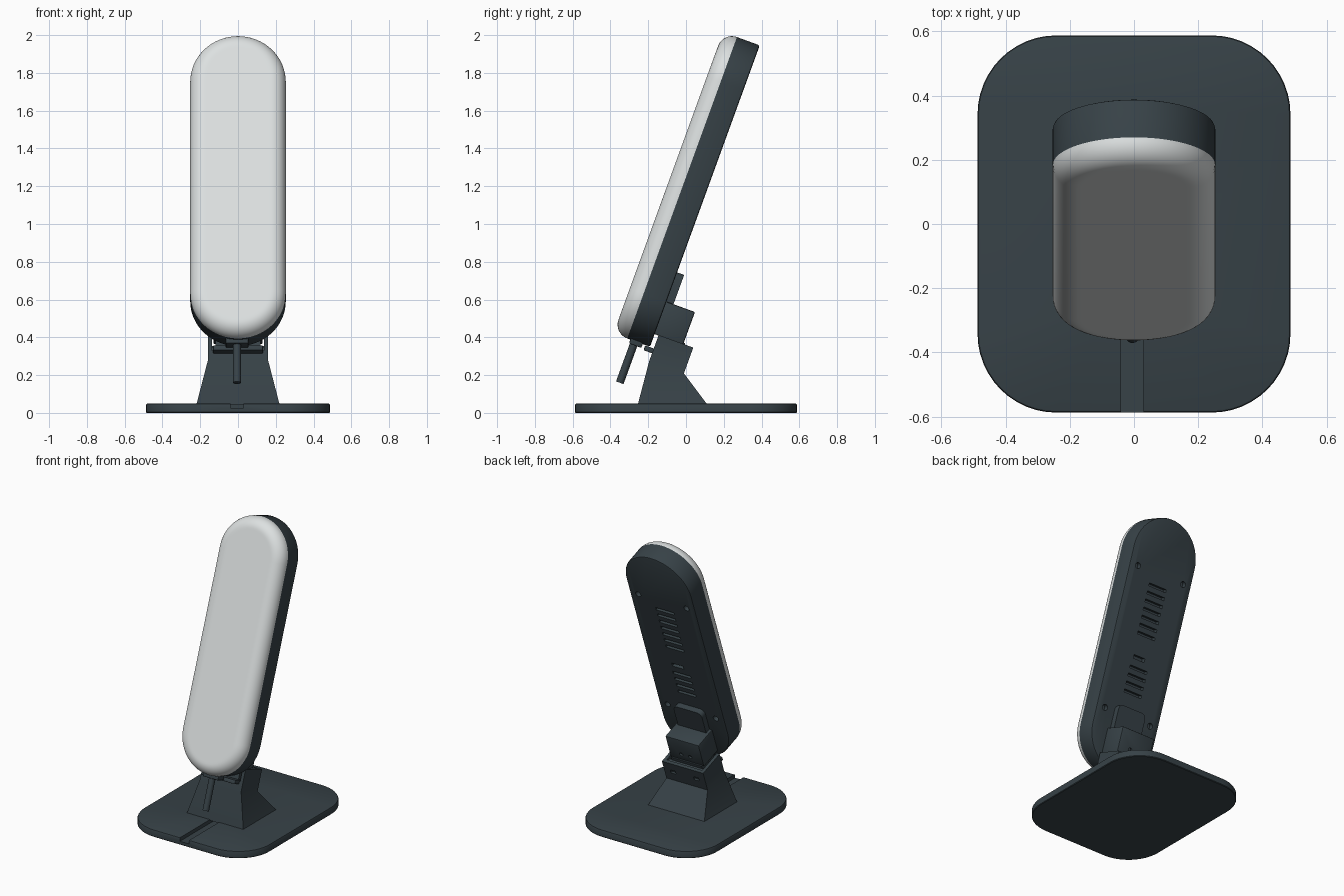
import bpy, bmesh, math
from mathutils import Matrix, Vector

if "Cube" in bpy.data.objects:
    bpy.data.objects.remove(bpy.data.objects["Cube"])

def material(name, rgb):
    m = bpy.data.materials.new(name)
    m.diffuse_color = (*rgb, 1)
    m.use_nodes = True
    m.node_tree.nodes["Principled BSDF"].inputs["Base Color"].default_value = m.diffuse_color
    return m

SLATE = material("dark slate", (0.038, 0.054, 0.063))
WHITE = material("soft white", (0.72, 0.75, 0.75))

# Leaning frame: local y points out of the panel's back, local z runs up the panel
TILT = Matrix.Rotation(math.radians(-20), 4, 'X')
FLAT = Matrix.Identity(4)

def finish(name, bm, mat, frame=FLAT):
    bm.transform(frame)
    bmesh.ops.recalc_face_normals(bm, faces=bm.faces)
    me = bpy.data.meshes.new(name)
    bm.to_mesh(me)
    bm.free()
    me.materials.append(mat)
    ob = bpy.data.objects.new(name, me)
    bpy.context.collection.objects.link(ob)
    return ob

def loft(name, rings, mat=SLATE, frame=FLAT):
    """Skin a list of equal-length point rings and cap both ends."""
    bm = bmesh.new()
    loops = [[bm.verts.new(p) for p in r] for r in rings]
    n = len(loops[0])
    for a, b in zip(loops, loops[1:]):
        for i in range(n):
            bm.faces.new((a[i], a[(i + 1) % n], b[(i + 1) % n], b[i]))
    bm.faces.new(loops[0])
    bm.faces.new(loops[-1])
    return finish(name, bm, mat, frame)

def add_box(bm, x, y, z):
    c = [(a + b) / 2 for a, b in (x, y, z)]
    s = [b - a for a, b in (x, y, z)]
    m = Matrix.Translation(c) @ Matrix.Diagonal((*s, 1))
    bmesh.ops.create_cube(bm, size=1, matrix=m)

def add_rod(bm, p, q, r, seg=24):
    p, q = Vector(p), Vector(q)
    rot = (q - p).to_track_quat('Z', 'Y').to_matrix().to_4x4()
    bmesh.ops.create_cone(bm, cap_ends=True, segments=seg, radius1=r, radius2=r,
                          depth=(q - p).length, matrix=Matrix.Translation((p + q) / 2) @ rot)

def box(name, x, y, z, bevel=0.0, frame=TILT):
    bm = bmesh.new()
    add_box(bm, x, y, z)
    if bevel:
        bmesh.ops.bevel(bm, geom=bm.edges[:], offset=bevel, segments=2, affect='EDGES', profile=0.5)
    return finish(name, bm, SLATE, frame)

def rod(name, p, q, r):
    bm = bmesh.new()
    add_rod(bm, p, q, r)
    return finish(name, bm, SLATE, TILT)

def cut(target, bm, frame=TILT):
    cutter = finish("cutter", bm, SLATE, frame)
    cutter.hide_render = True
    mod = target.modifiers.new("cut", 'BOOLEAN')
    mod.operation, mod.solver, mod.object = 'DIFFERENCE', 'EXACT', cutter
    bpy.context.view_layer.objects.active = target
    bpy.ops.object.modifier_apply(modifier=mod.name)
    bpy.data.objects.remove(cutter)

def rounded(hx, hy, r, seg=12):
    """Rounded rectangle outline as 2D points."""
    pts = []
    for k, (sx, sy) in enumerate(((1, 1), (-1, 1), (-1, -1), (1, -1))):
        for i in range(seg + 1):
            a = math.pi / 2 * (k + i / seg)
            pts.append((sx * (hx - r) + r * math.cos(a), sy * (hy - r) + r * math.sin(a)))
    return pts

# Base slab with softened rim and a cable groove at the front
def base_ring(inset, z):
    return [(x, y, z) for x, y in rounded(0.487 - inset, 0.587 - inset, 0.245 - inset)]

base = loft("base", [base_ring(0.004, 0), base_ring(0, 0.004), base_ring(0, 0.042),
                     base_ring(0.003, 0.048), base_ring(0.008, 0.05)])
bm = bmesh.new()
add_box(bm, (-0.04, 0.03), (-0.7, -0.2), (0.025, 0.1))
cut(base, bm, FLAT)

# Pedestal: flared foot turning into a leaning neck
def tilted(x, n, u):
    return tuple(TILT @ Vector((x, n, u)))

def neck_ring(u):
    return [tilted(x, n, u) for x, n in ((-0.16, -0.277), (0.16, -0.277), (0.16, -0.082), (-0.16, -0.082))]

foot = [(-0.22, -0.255, 0.045), (0.22, -0.255, 0.045), (0.22, 0.112, 0.045), (-0.22, 0.112, 0.045)]
pedestal = loft("pedestal", [foot, neck_ring(0.193), neck_ring(0.338)])
bm = bmesh.new()
add_box(bm, (-0.138, 0.138), (-0.4, -0.105), (0.25, 0.5))
for s in (-1, 1):
    add_box(bm, (s * 0.09 - 0.02, s * 0.09 + 0.02), (-0.095, 0.0), (0.255, 0.28))
cut(pedestal, bm)

# Hinge between pedestal and panel
block = box("hinge_block", (-0.13, 0.13), (-0.31, -0.138), (0.335, 0.518), 0.008)
bm = bmesh.new()
for s in (-1, 1):
    add_rod(bm, (s * 0.035, -0.15, 0.39), (s * 0.035, -0.1, 0.39), 0.013, 16)
cut(block, bm)
box("hinge_tongue", (-0.118, 0.118), (-0.27, -0.13), (0.24, 0.345))
box("hinge_lip", (-0.132, 0.132), (-0.325, -0.25), (0.235, 0.262), 0.004)
rod("hinge_pin", (-0.15, -0.125, 0.305), (0.15, -0.125, 0.305), 0.018)

# Rounded mounting plate on the panel's back
plate_outline = rounded(0.11, 0.14, 0.035, 6)
loft("mounting_plate", [[(x, n, z + 0.543) for x, z in plate_outline] for n in (-0.305, -0.259)],
     frame=TILT)

# Panel: dark back shell and rounded white front
def panel_ring(inset, n):
    return [(x, n, z + 1.113) for x, z in rounded(0.253 - inset, 0.849 - inset, 0.2529 - inset, 16)]

SEAM, FRONT, BACK = -0.427, -0.505, -0.2987
shell = loft("back_shell", [panel_ring(0, SEAM), panel_ring(0, BACK - 0.01),
                            panel_ring(0.003, BACK - 0.003), panel_ring(0.01, BACK)], frame=TILT)
depth = SEAM - FRONT
arc = [panel_ring(depth * (1 - math.cos(a)), SEAM - depth * math.sin(a))
       for a in (math.pi / 2 * i / 10 for i in range(11))]
loft("front_cover", arc + [panel_ring(depth + 0.012, FRONT)], WHITE, TILT)

# Screw holes and vent slots in the back shell
bm = bmesh.new()
for x in (-0.187, 0.187):
    for u in (0.635, 1.59):
        add_rod(bm, (x, BACK - 0.03, u), (x, BACK + 0.03, u), 0.02, 20)
slots = [1.18 + 0.054 * i for i in range(7)] + [0.79 + 0.054 * i for i in range(4)]
for u in slots:
    add_box(bm, (-0.07, 0.07), (BACK - 0.03, BACK + 0.03), (u - 0.01, u + 0.01))
add_box(bm, (-0.03, 0.06), (BACK - 0.03, BACK + 0.03), (1.01, 1.035))
cut(shell, bm)

# Cable hanging from its plug
box("cable_plug", (-0.065, 0.055), (-0.41, -0.34), (0.242, 0.3), 0.006)
rod("cable", (-0.005, -0.384, 0.03), (-0.005, -0.384, 0.28), 0.021)

# Smooth curved sides, keep hard edges
bpy.ops.object.select_all(action='SELECT')
bpy.context.view_layer.objects.active = base
bpy.ops.object.shade_smooth_by_angle(angle=math.radians(32))
